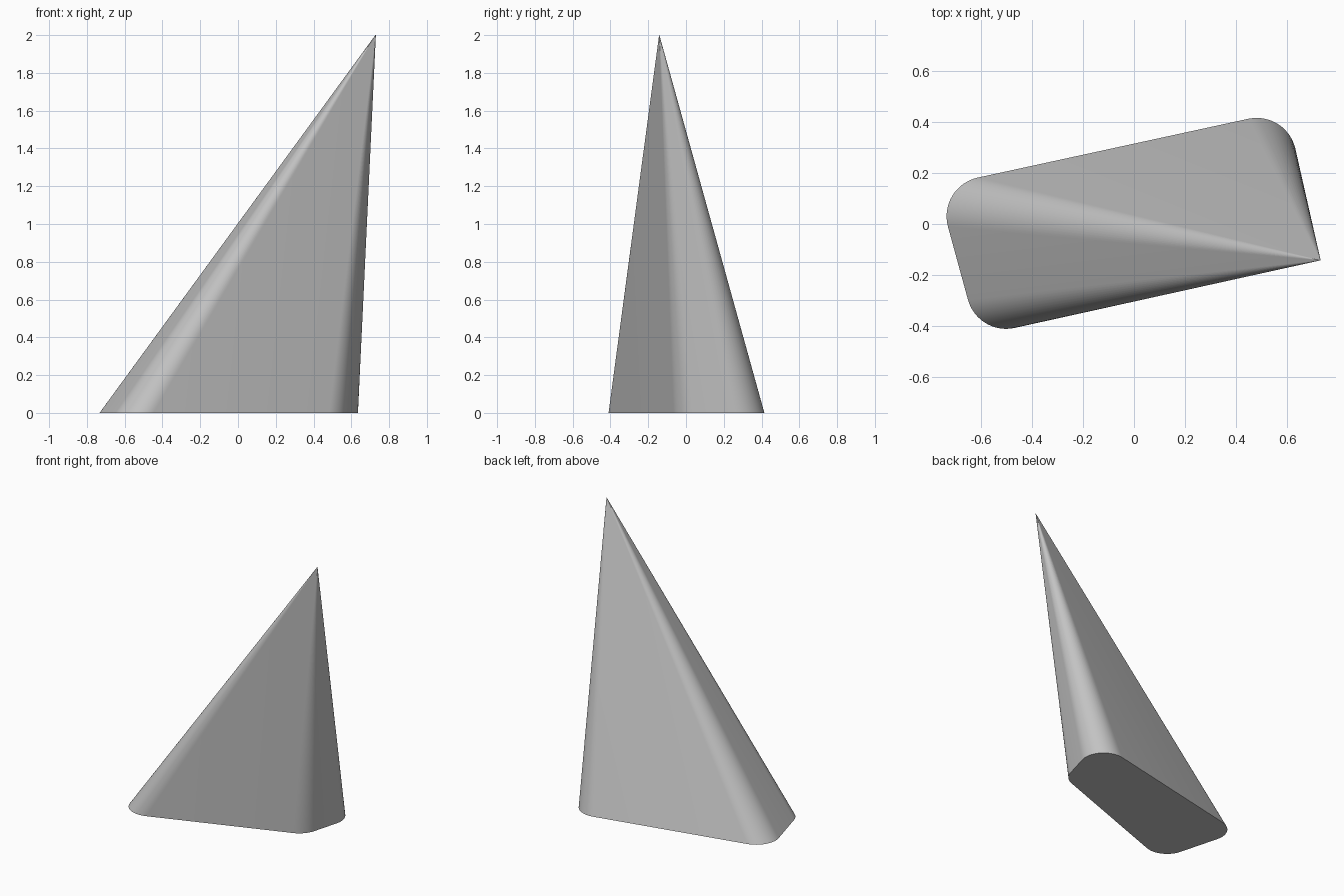
import bpy, bmesh, math
from mathutils import Vector

cube = bpy.data.objects.get("Cube")
if cube:
    bpy.data.objects.remove(cube)

CORNERS = [Vector(c) for c in ((-0.5, -0.255), (0.43, 0.08), (0.48, 0.26), (-0.578, 0.03))]
RADIUS = 0.155
APEX = Vector((0.73, -0.142, 2.0))
STEPS = 16


def rounded_outline(centres, radius, steps):
    """Counter-clockwise outline around equal circles at the corners."""
    points = []
    for i, centre in enumerate(centres):
        before = centre - centres[i - 1]
        after = centres[(i + 1) % len(centres)] - centre
        start = math.atan2(before.y, before.x) - math.pi / 2
        turn = (math.atan2(after.y, after.x) - math.pi / 2 - start) % math.tau
        for k in range(steps + 1):
            a = start + turn * k / steps
            points.append(centre + radius * Vector((math.cos(a), math.sin(a))))
    return points


# Leaning spire: rounded base drawn up to a fine tip
bm = bmesh.new()
outline = [p.to_3d() for p in rounded_outline(CORNERS, RADIUS, STEPS)]
base = [bm.verts.new(p) for p in outline]
tip = [bm.verts.new(APEX + (p - APEX) * 0.002) for p in outline]
for v in tip:
    v.co.z = APEX.z
bm.faces.new(list(reversed(base)))
bm.faces.new(tip)
count = len(base)
for i in range(count):
    j = (i + 1) % count
    bm.faces.new((base[i], base[j], tip[j], tip[i]))
mesh = bpy.data.meshes.new("leaning_spire")
bm.to_mesh(mesh)
bm.free()

spire = bpy.data.objects.new("leaning_spire", mesh)
bpy.context.collection.objects.link(spire)

# Plain grey surface
grey = bpy.data.materials.new("plain_grey")
grey.use_nodes = True
colour = (0.55, 0.55, 0.55, 1.0)
grey.diffuse_color = colour
grey.node_tree.nodes["Principled BSDF"].inputs["Base Color"].default_value = colour
mesh.materials.append(grey)

# Smooth sides with a sharp rim at the base
bpy.ops.object.select_all(action="DESELECT")
spire.select_set(True)
bpy.context.view_layer.objects.active = spire
bpy.ops.object.shade_smooth_by_angle(angle=math.radians(30))
